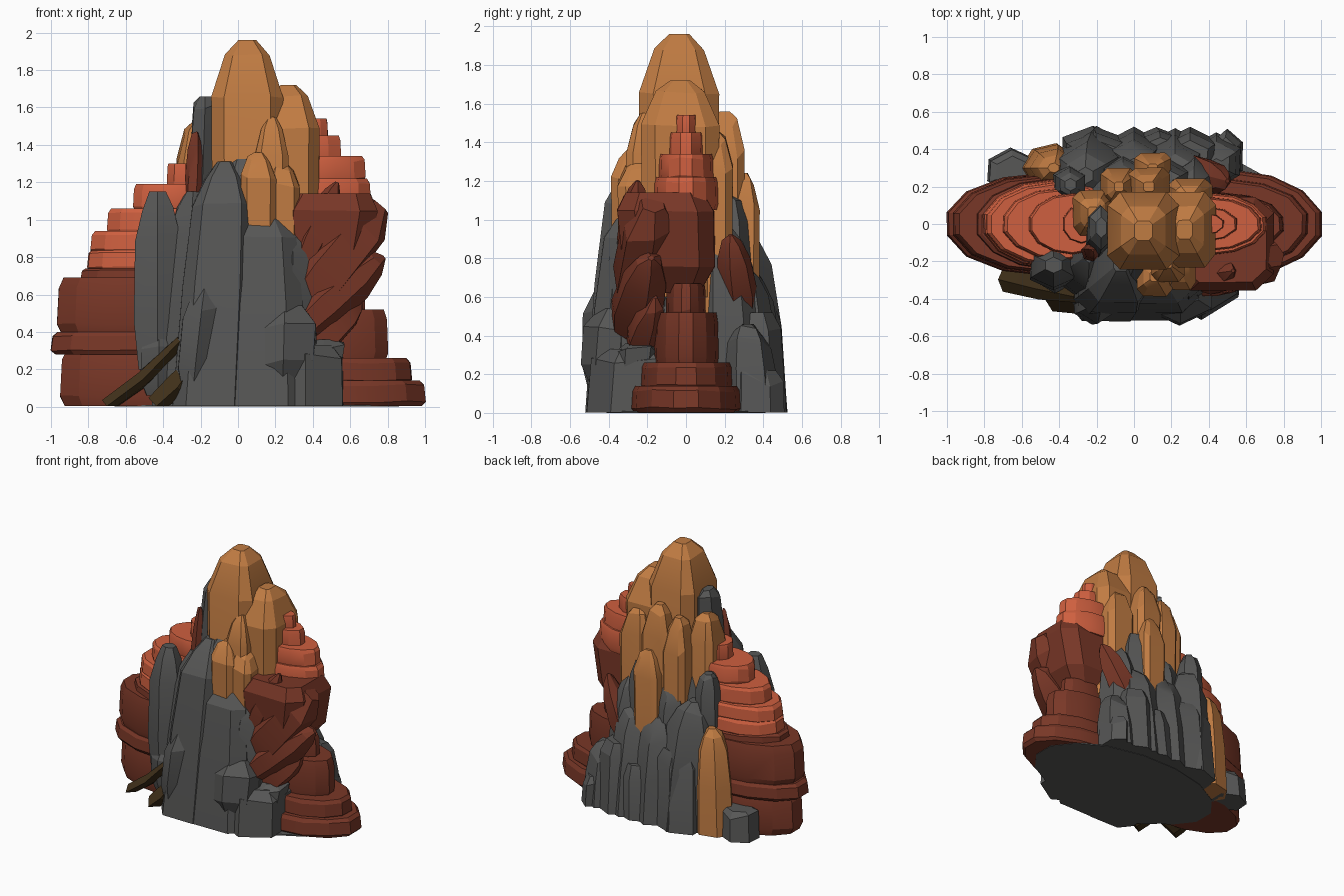
import bpy, bmesh, math, random
from mathutils import Vector

random.seed(11)


def material(name, rgb):
    m = bpy.data.materials.new(name)
    m.diffuse_color = (*rgb, 1)
    return m


ORANGE = material("ochre_rock", (0.53, 0.2, 0.055))
GRAY = material("gray_rock", (0.095, 0.095, 0.093))
DARK = material("dark_red_rock", (0.19, 0.038, 0.02))
LIGHT = material("light_red_rock", (0.62, 0.115, 0.05))
BROWN = material("dark_wood", (0.055, 0.032, 0.011))


def finish(name, bm, mat):
    bmesh.ops.recalc_face_normals(bm, faces=bm.faces)
    for f in bm.faces:
        f.smooth = True
    for e in bm.edges:
        e.smooth = e.calc_face_angle(0) < 0.35
    me = bpy.data.meshes.new(name)
    bm.to_mesh(me)
    bm.free()
    me.materials.append(mat)
    ob = bpy.data.objects.new(name, me)
    bpy.context.collection.objects.link(ob)
    return ob


def loft(name, mat, p0, p1, rx, ry, profile, n=8, jit=0.0, aligned=False,
         square=False, floor=0.003):
    """Rings of n sides from p0 to p1; profile holds (fraction, scale).
    square gives eight sides as a square with cut corners."""
    p0, p1 = Vector(p0), Vector(p1)
    ux, uy = Vector((1, 0, 0)), Vector((0, 1, 0))
    if aligned:
        q = (p1 - p0).to_track_quat('Z', 'Y')
        ux, uy = q @ ux, q @ uy
    angles = [2 * math.pi * (i + 0.5) / n for i in range(n)]
    k = 1 / math.cos(math.pi / n)
    if square:
        angles = [math.pi / 2 * (i // 2) + math.pi / 4 + (0.21 if i % 2 else -0.21)
                  for i in range(8)]
        k = 1.2
    wob = [1 + random.uniform(-jit, jit) for _ in range(n)]
    lift = [random.uniform(-jit, jit) * 0.8 for _ in range(n)]
    bm = bmesh.new()
    rings = []
    for t, s in profile:
        c = p0.lerp(p1, t)
        ring = []
        for i, a in enumerate(angles):
            r = s * k * wob[i]
            v = c + ux * (rx * r * math.cos(a)) + uy * (ry * r * math.sin(a))
            if 0 < t < 1:
                v.z += lift[i]
            v.z = max(v.z, floor)
            ring.append(bm.verts.new(v))
        rings.append(ring)
    for a, b in zip(rings, rings[1:]):
        for i in range(n):
            j = (i + 1) % n
            bm.faces.new((a[i], a[j], b[j], b[i]))
    bm.faces.new(rings[0][::-1])
    bm.faces.new(rings[-1])
    return finish(name, bm, mat)


SPIRE = [(0, 0.95), (0.79, 1.0), (0.945, 0.62), (1, 0.25)]
CRAG = [(0, 1.0), (0.45, 0.95), (0.8, 0.78), (0.93, 0.52), (1, 0.2)]
MASS = [(0, 1.0), (0.5, 0.93), (0.82, 0.8), (0.93, 0.5), (1, 0.2)]
CHUNK = [(0, 0.6), (0.25, 0.95), (0.75, 1.0), (1, 0.55)]
BLOCK = [(0, 1.0), (0.8, 0.97), (1, 0.7)]
BLADE = [(0, 0.7), (0.35, 1.0), (0.7, 0.85), (0.9, 0.5), (1, 0.12)]
WEDGE = [(0, 0.6), (0.3, 1.0), (0.8, 0.92), (1, 0.4)]
SLAB = [(0, 0.95), (0.18, 1.0), (0.82, 0.98), (1, 0.93)]

# gray underside
loft("underside", GRAY, (0.1, 0, 0), (0.1, 0, 0.01), 0.76, 0.41,
     [(0, 1), (1, 1)], n=16, floor=0)

# ochre spires: x, y, bottom, top, rx, ry
spires = [
    (0.05, -0.035, 0.5, 1.96, 0.19, 0.205),
    (0.27, -0.03, 0.6, 1.72, 0.165, 0.20),
    (0.18, -0.21, 0.6, 1.55, 0.09, 0.10),
    (0.11, -0.28, 0.75, 1.36, 0.095, 0.105),
    (0.24, -0.24, 0.75, 1.30, 0.09, 0.11),
    (0.08, 0.20, 0.5, 1.56, 0.11, 0.10),
    (0.10, 0.30, 0.4, 1.24, 0.10, 0.08),
    (-0.08, 0.20, 0.4, 1.50, 0.095, 0.10),
    (-0.22, 0.06, 0.5, 1.52, 0.105, 0.12),
    (0.30, 0.14, 0.5, 1.46, 0.12, 0.10),
]
for i, (x, y, z0, z1, rx, ry) in enumerate(spires):
    loft(f"ochre_spire_{i}", ORANGE, (x, y, z0), (x, y, z1), rx, ry, SPIRE,
         jit=0.01 if i < 2 else 0.03, square=True)
loft("low_ochre_spire", ORANGE, (-0.45, 0.30, 0), (-0.43, 0.30, 0.78), 0.14, 0.12,
     CRAG, n=7, jit=0.03)

# gray massif: solid core plus upright crags (base, top, rx, ry)
loft("gray_core", GRAY, (0, 0, 0), (0.02, 0, 1.12), 0.50, 0.42,
     [(0, 1), (0.4, 0.85), (0.7, 0.7), (1, 0.55)], n=10, jit=0.03)
masses = [
    ((-0.15, -0.26, 0), (-0.07, -0.20, 1.31), 0.20, 0.26),
    ((0.10, -0.26, 0), (0.10, -0.21, 1.12), 0.26, 0.255),
    ((0.01, -0.24, 0.5), (0.02, -0.18, 1.36), 0.10, 0.16),
]
for i, (a, b, rx, ry) in enumerate(masses):
    loft(f"front_mass_{i}", GRAY, a, b, rx, ry, MASS, jit=0.02, square=True)
crags = [
    ((0.27, -0.22, 0), (0.30, -0.22, 1.04), 0.14, 0.20),
    ((-0.30, -0.18, 0), (-0.24, -0.16, 1.15), 0.16, 0.20),
    ((-0.20, 0.30, 0), (-0.26, 0.26, 0.93), 0.20, 0.19),
    ((0.00, 0.36, 0), (0.00, 0.32, 0.76), 0.15, 0.14),
    ((0.22, 0.34, 0), (0.22, 0.28, 0.76), 0.16, 0.155),
    ((0.34, 0.24, 0), (0.32, 0.20, 0.96), 0.13, 0.15),
    ((0.44, 0.34, 0), (0.44, 0.32, 0.46), 0.13, 0.13),
    ((0.18, 0.22, 0.3), (0.18, 0.22, 1.12), 0.13, 0.12),
    ((-0.06, 0.24, 0.3), (-0.06, 0.24, 1.0), 0.13, 0.12),
]
for i, (a, b, rx, ry) in enumerate(crags):
    loft(f"gray_crag_{i}", GRAY, a, b, rx, ry, CRAG, n=6, jit=0.05)

# upright stones on the left front, left back and beside the peak
PILLAR = [(0, 0.8), (0.3, 1), (0.75, 0.95), (0.92, 0.65), (1, 0.35)]
loft("left_standing_stone", GRAY, (-0.43, -0.24, 0.2), (-0.43, -0.22, 1.15),
     0.125, 0.11, PILLAR, n=6, jit=0.06)
loft("back_standing_stone", GRAY, (-0.35, 0.22, 0.6), (-0.34, 0.21, 1.14),
     0.085, 0.085, PILLAR, n=6, jit=0.06)
loft("peak_pillar", GRAY, (-0.20, -0.06, 0.9), (-0.175, -0.02, 1.66), 0.07, 0.12,
     [(0, 1), (0.7, 0.95), (0.93, 0.85), (1, 0.4)], n=6, jit=0.03)

# loose gray boulders
boulders = [
    ((-0.24, -0.43, 0.10), (-0.18, -0.41, 0.63), 0.10, 0.10, CHUNK),
    ((0.24, -0.40, 0.15), (0.25, -0.36, 0.54), 0.165, 0.14, CHUNK),
    ((0.44, -0.26, 0.16), (0.46, -0.24, 0.36), 0.11, 0.11, CHUNK),
    ((0.36, -0.28, 0.0), (0.36, -0.26, 0.33), 0.21, 0.20, BLOCK),
    ((-0.43, -0.27, 0.06), (-0.42, -0.26, 0.40), 0.10, 0.09, CHUNK),
    ((-0.66, 0.29, 0.0), (-0.65, 0.28, 0.22), 0.12, 0.10, BLOCK),
    ((0.50, 0.36, 0.0), (0.49, 0.36, 0.22), 0.08, 0.13, BLOCK),
    ((-0.22, 0.40, 0.0), (-0.20, 0.36, 0.58), 0.16, 0.11, BLOCK),
    ((0.12, 0.40, 0.0), (0.14, 0.38, 0.40), 0.15, 0.10, BLOCK),
    ((0.30, 0.38, 0.0), (0.30, 0.35, 0.52), 0.13, 0.12, BLOCK),
]
for i, (a, b, rx, ry, prof) in enumerate(boulders):
    loft(f"gray_boulder_{i}", GRAY, a, b, rx, ry, prof, n=6, jit=0.05)

# terraces: z0, z1, centre x, rx, ry, colour
terraces = [
    # left, dark base then light steps
    (0.00, 0.30, -0.46, 0.49, 0.26, DARK),
    (0.28, 0.40, -0.46, 0.54, 0.27, DARK),
    (0.39, 0.69, -0.46, 0.51, 0.26, DARK),
    (0.66, 0.74, -0.43, 0.41, 0.24, DARK),
    (0.72, 0.84, -0.42, 0.385, 0.23, LIGHT),
    (0.82, 0.94, -0.41, 0.38, 0.22, LIGHT),
    (0.92, 1.06, -0.37, 0.33, 0.19, LIGHT),
    (1.05, 1.19, -0.33, 0.23, 0.16, LIGHT),
    (1.17, 1.30, -0.28, 0.10, 0.10, LIGHT),
    # right, dark foot
    (0.00, 0.14, 0.52, 0.48, 0.28, DARK),
    (0.12, 0.26, 0.50, 0.43, 0.235, DARK),
    (0.24, 0.52, 0.47, 0.33, 0.165, DARK),
    (0.50, 0.67, 0.46, 0.22, 0.10, DARK),
    # right, light crown
    (1.05, 1.22, 0.40, 0.31, 0.165, LIGHT),
    (1.20, 1.34, 0.40, 0.28, 0.14, LIGHT),
    (1.32, 1.45, 0.38, 0.17, 0.09, LIGHT),
    (1.42, 1.54, 0.38, 0.10, 0.055, LIGHT),
]
for i, (z0, z1, x, rx, ry, mat) in enumerate(terraces):
    loft(f"terrace_{i}", mat, (x, 0, z0), (x, 0, z1), rx, ry, SLAB,
         n=14 if rx > 0.2 else 10, jit=0.01)

# dark red overhang under the right crown
loft("red_overhang", DARK, (0.42, -0.08, 0.62), (0.49, -0.11, 1.14), 0.27, 0.25,
     [(0, 0.6), (0.25, 0.95), (0.8, 1.0), (1, 0.8)], jit=0.02, square=True)

# dark red leaning blades (base, tip, rx, ry, profile)
blades = [
    ((0.32, -0.25, 0.56), (0.75, -0.17, 1.08), 0.14, 0.15, WEDGE),
    ((0.32, -0.28, 0.72), (0.53, -0.25, 1.20), 0.08, 0.08, BLADE),
    ((0.28, -0.29, 0.38), (0.78, -0.18, 0.80), 0.13, 0.11, BLADE),
    ((0.38, -0.24, 0.34), (0.66, -0.16, 0.60), 0.09, 0.09, BLADE),
    ((0.26, 0.29, 0.46), (0.50, 0.23, 0.92), 0.09, 0.09, BLADE),
    ((-0.24, -0.16, 1.05), (-0.22, -0.14, 1.47), 0.045, 0.04, BLADE),
]
for i, (a, b, rx, ry, prof) in enumerate(blades):
    loft(f"red_blade_{i}", DARK, a, b, rx, ry, prof, n=6, jit=0.05, aligned=True)

# dark wooden roots at the left front
roots = [
    ((-0.68, -0.28, -0.01), (-0.30, -0.38, 0.35), 0.07, 0.05),
    ((-0.42, -0.38, 0.0), (-0.20, -0.42, 0.26), 0.07, 0.06),
]
for i, (a, b, rx, ry) in enumerate(roots):
    loft(f"root_{i}", BROWN, a, b, rx, ry, [(0, 1), (0.5, 0.9), (1, 0.5)],
         n=5, jit=0.04, aligned=True)
